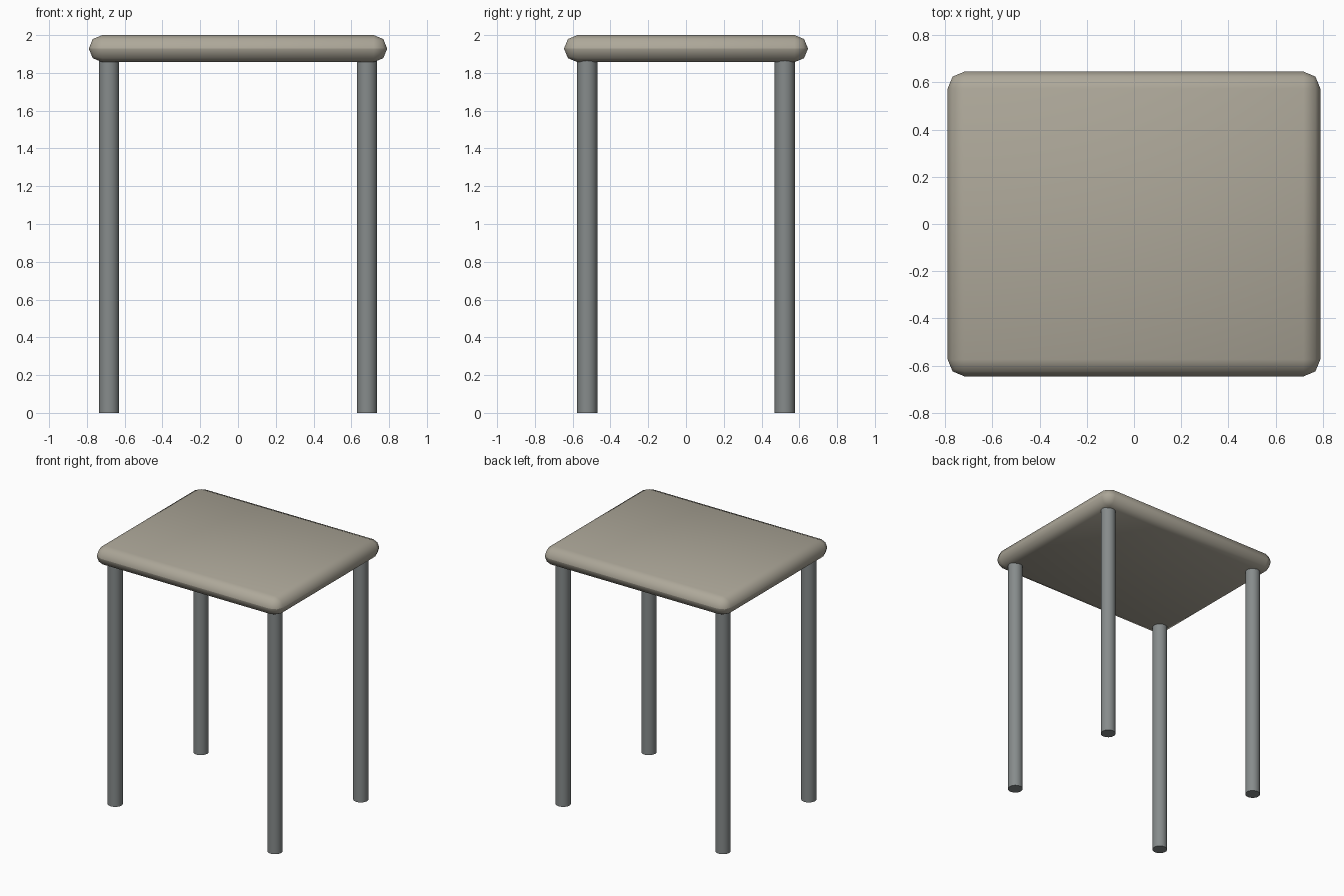
import bpy

if "Cube" in bpy.data.objects:
    bpy.data.objects.remove(bpy.data.objects["Cube"])

SEAT = (1.58, 1.292, 0.143)
LEG_X, LEG_Y, LEG_R, LEG_H = 0.683, 0.523, 0.0535, 1.88


def smooth(obj, angle):
    bpy.ops.object.select_all(action='DESELECT')
    obj.select_set(True)
    bpy.context.view_layer.objects.active = obj
    bpy.ops.object.shade_smooth_by_angle(angle=angle)


def material(name, color):
    mat = bpy.data.materials.new(name)
    mat.diffuse_color = color
    mat.use_nodes = True
    mat.node_tree.nodes["Principled BSDF"].inputs["Base Color"].default_value = mat.diffuse_color
    return mat


seat_mat = material("warm_beige", (0.42, 0.39, 0.32, 1))
leg_mat = material("steel_grey", (0.24, 0.26, 0.26, 1))

# Seat: slab with fully rounded edges
bpy.ops.mesh.primitive_cube_add(size=1, location=(0, 0, 2 - SEAT[2] / 2))
seat = bpy.context.object
seat.name = "seat"
seat.scale = SEAT
bpy.ops.object.transform_apply(location=False, rotation=False, scale=True)
bevel = seat.modifiers.new("rounded_edges", 'BEVEL')
bevel.width = 0.0714
bevel.segments = 2
bpy.ops.object.modifier_apply(modifier=bevel.name)
seat.data.materials.append(seat_mat)
smooth(seat, 0.85)

# Four round legs, tops tucked into the seat
for y_name, sy in (("front", -1), ("back", 1)):
    for x_name, sx in (("left", -1), ("right", 1)):
        bpy.ops.mesh.primitive_cylinder_add(
            vertices=24, radius=LEG_R, depth=LEG_H,
            location=(sx * LEG_X, sy * LEG_Y, LEG_H / 2))
        leg = bpy.context.object
        leg.name = f"{y_name}_{x_name}_leg"
        leg.data.materials.append(leg_mat)
        smooth(leg, 0.6)
